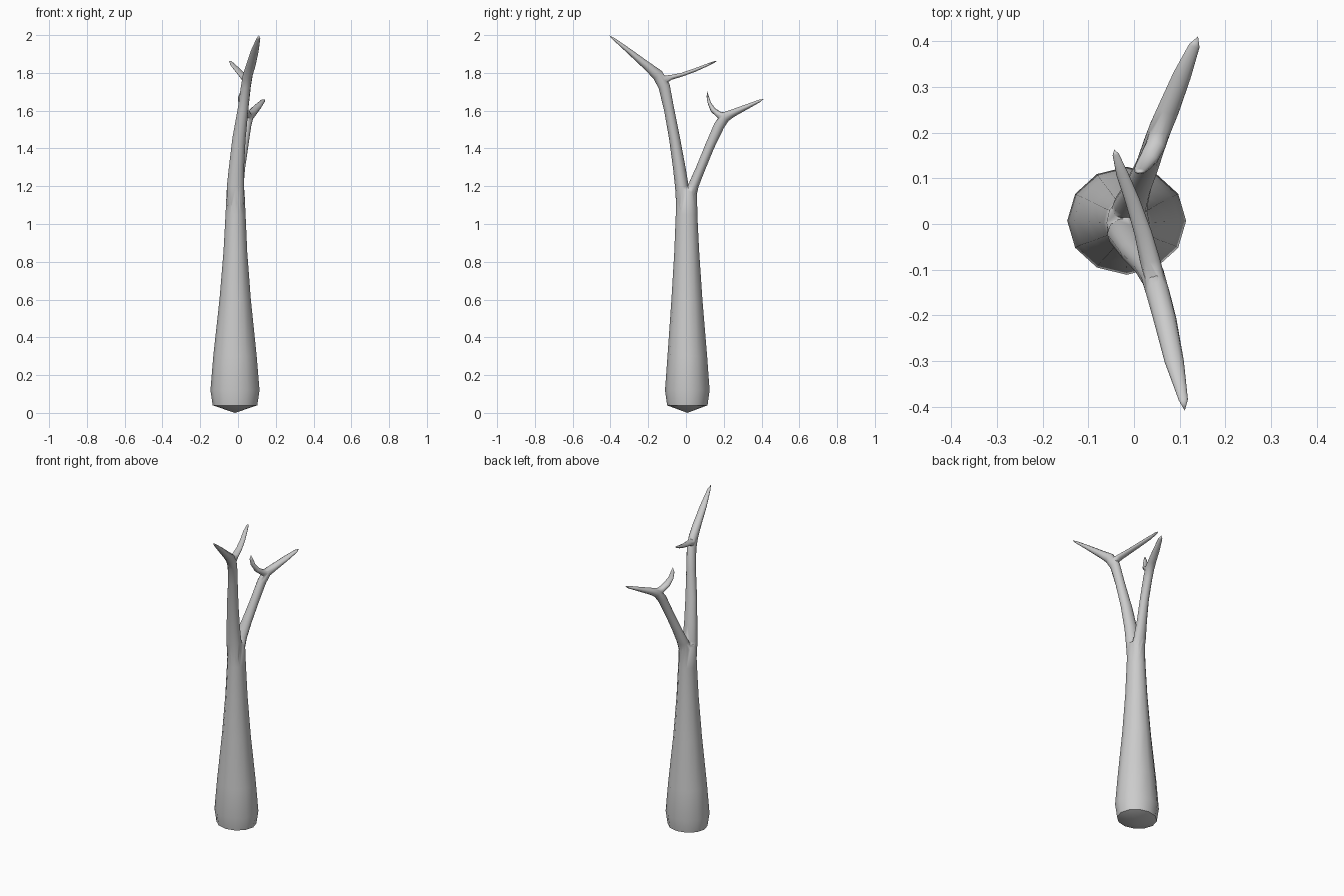
import bpy, bmesh, math
from mathutils import Vector


def limb(name, path, sides=12):
    """Smooth swept limb. path rows: x, y, z, width along x, width across; ends close to points."""
    pts = [Vector(p[:3]) for p in path]
    bm = bmesh.new()
    rings = []
    for i in range(1, len(pts) - 1):
        d1 = (pts[i] - pts[i - 1]).normalized()
        d2 = (pts[i + 1] - pts[i]).normalized()
        t = (d1 + d2).normalized()
        u = (Vector((1, 0, 0)) - t * t.x).normalized()
        v = t.cross(u)
        ring = []
        for k in range(sides):
            a = 2 * math.pi * k / sides
            ring.append(bm.verts.new(pts[i] + u * path[i][3] * math.cos(a)
                                     + v * path[i][4] * math.sin(a)))
        rings.append(ring)
    start, end = bm.verts.new(pts[0]), bm.verts.new(pts[-1])
    for k in range(sides):
        n = (k + 1) % sides
        bm.faces.new((start, rings[0][n], rings[0][k]))
        bm.faces.new((end, rings[-1][k], rings[-1][n]))
        for a, b in zip(rings, rings[1:]):
            bm.faces.new((a[k], a[n], b[n], b[k]))
    bmesh.ops.recalc_face_normals(bm, faces=bm.faces)
    mesh = bpy.data.meshes.new(name)
    bm.to_mesh(mesh)
    bm.free()
    for p in mesh.polygons:
        p.use_smooth = True
    obj = bpy.data.objects.new(name, mesh)
    bpy.context.collection.objects.link(obj)
    return obj


# Trunk, swollen and rounded at the base
trunk = limb("trunk", [
    (-.016, .007, 0, 0, 0), (-.016, .007, .04, .118, .107),
    (-.016, .007, .12, .13, .118), (-.016, .007, .3, .115, .105),
    (-.015, .005, .6, .083, .082), (-.014, .004, .85, .063, .066),
    (-.013, .003, 1.05, .053, .057), (-.013, .003, 1.18, .047, .056),
    (-.013, .01, 1.215, 0, 0)])

# Tall limb, carrying on into its long outer prong
tall = limb("tall_branch", [
    (-.014, -.01, 1.0, 0, 0), (-.014, -.013, 1.1, .045, .039),
    (-.013, -.022, 1.2, .046, .036), (-.008, -.036, 1.3, .04, .033),
    (.005, -.06, 1.45, .035, .029), (.027, -.09, 1.61, .028, .027),
    (.042, -.116, 1.73, .026, .031), (.052, -.15, 1.79, .026, .03),
    (.068, -.21, 1.84, .025, .022), (.088, -.3, 1.914, .021, .014),
    (.108, -.385, 1.982, .01, .006), (.111, -.408, 2.0, 0, 0)])
tall_prong = limb("tall_inner_prong", [
    (.048, -.15, 1.755, 0, 0), (.046, -.12, 1.762, .022, .024),
    (.035, -.08, 1.776, .022, .013), (.02, -.02, 1.791, .019, .01),
    (-.003, .05, 1.816, .016, .009), (-.026, .11, 1.841, .013, .007),
    (-.04, .152, 1.859, .007, .004), (-.043, .163, 1.864, 0, 0)])

# Short limb, carrying on into its outer prong
short = limb("short_branch", [
    (-.012, .01, 1.08, 0, 0), (-.012, .018, 1.14, .04, .035),
    (-.008, .042, 1.21, .038, .027), (.008, .08, 1.3, .03, .025),
    (.028, .125, 1.41, .026, .025), (.045, .175, 1.52, .025, .028),
    (.057, .208, 1.568, .025, .028), (.075, .25, 1.588, .024, .02),
    (.105, .325, 1.622, .02, .013), (.132, .39, 1.652, .012, .007),
    (.14, .41, 1.661, 0, 0)])
short_prong = limb("short_inner_prong", [
    (.062, .23, 1.562, 0, 0), (.057, .205, 1.566, .022, .026),
    (.047, .172, 1.58, .022, .017), (.032, .143, 1.604, .021, .014),
    (.018, .124, 1.64, .017, .009), (.013, .115, 1.675, .012, .006),
    (.013, .112, 1.703, 0, 0)])

# Fuse the limbs into the trunk so the forks are clean
for part in (tall, tall_prong, short, short_prong):
    m = trunk.modifiers.new("fuse", 'BOOLEAN')
    m.operation = 'UNION'
    m.solver = 'EXACT'
    m.object = part
bpy.context.view_layer.objects.active = trunk
trunk.select_set(True)
for m in list(trunk.modifiers):
    bpy.ops.object.modifier_apply(modifier=m.name)
for part in (tall, tall_prong, short, short_prong):
    bpy.data.objects.remove(part, do_unlink=True)
trunk.name = "bare_tree"
bpy.ops.object.shade_smooth_by_angle(angle=math.radians(60))
